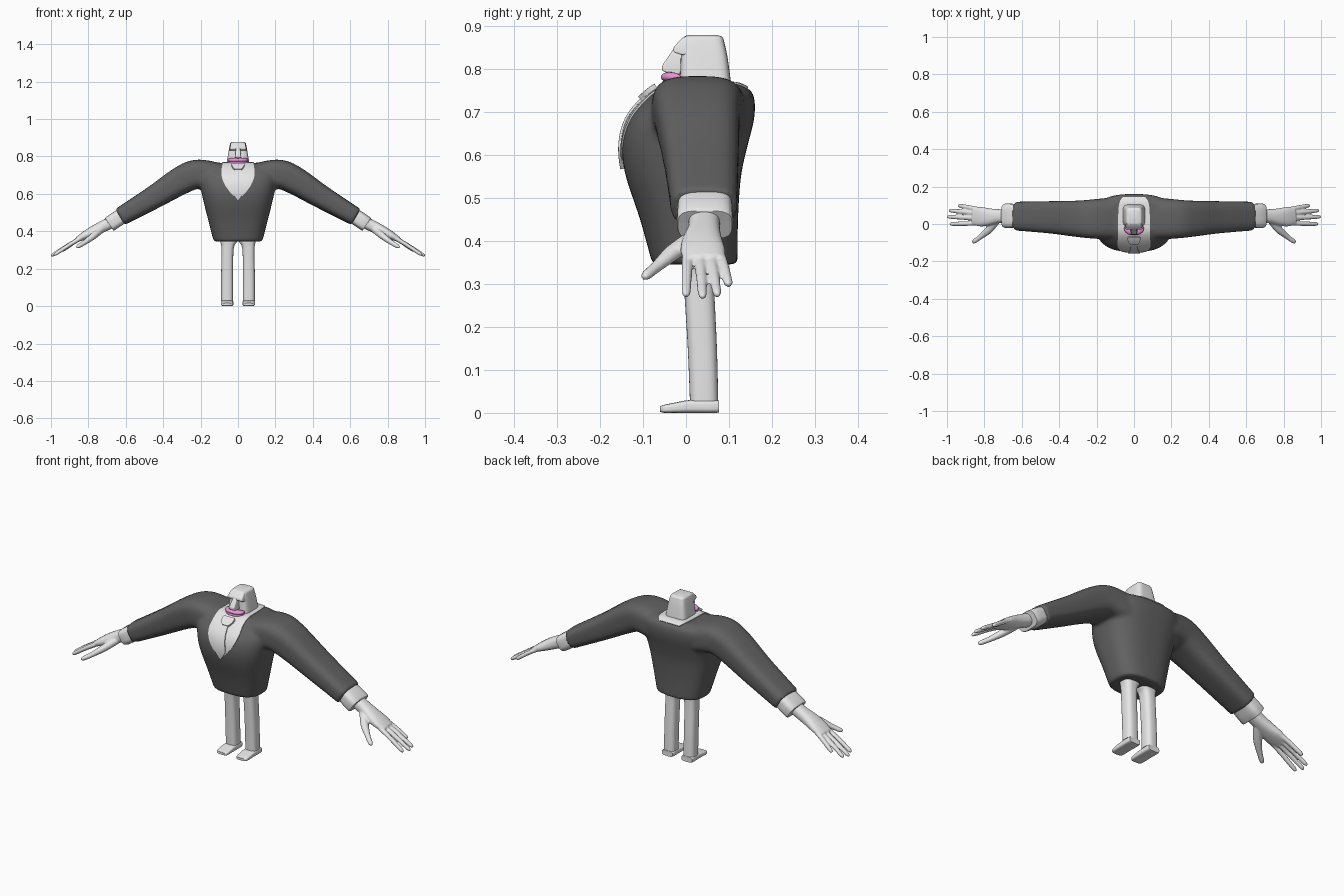
import bpy, bmesh, math
from mathutils import Vector
from mathutils.bvhtree import BVHTree

if "Cube" in bpy.data.objects:
    bpy.data.objects.remove(bpy.data.objects["Cube"])


def material(name, rgb):
    m = bpy.data.materials.new(name)
    m.diffuse_color = (*rgb, 1)
    m.use_nodes = True
    m.node_tree.nodes["Principled BSDF"].inputs["Base Color"].default_value = m.diffuse_color
    return m


DARK = material("dark grey cloth", (0.12, 0.12, 0.12))
LIGHT = material("light grey", (0.8, 0.8, 0.8))
PINK = material("pink lips", (0.8, 0.3, 0.65))


def smooth_rows(rows, steps):
    """Catmull-Rom interpolation of rows of numbers."""
    out = []
    for i in range(len(rows) - 1):
        a, b = rows[max(i - 1, 0)], rows[i]
        c, d = rows[i + 1], rows[min(i + 2, len(rows) - 1)]
        for s in range(steps):
            t = s / steps
            out.append([0.5 * (2 * q + (r - p) * t + (2 * p - 5 * q + 4 * r - w) * t * t
                               + (3 * q - p - 3 * r + w) * t ** 3)
                        for p, q, r, w in zip(a, b, c, d)])
    return out + [list(rows[-1])]


def tube(bm, rows, up, n=2.0, axis=None, steps=4, segs=32, side=1):
    """Loft superellipse sections; rows are (x, y, z, half width, half depth)."""
    rows = smooth_rows(rows, steps)
    pts = [Vector(r[:3]) for r in rows]
    rings = []
    for i, r in enumerate(rows):
        t = Vector(axis) if axis else pts[min(i + 1, len(pts) - 1)] - pts[max(i - 1, 0)]
        t.normalize()
        u = t.cross(Vector(up)).normalized()
        v = u.cross(t)
        ring = []
        for k in range(segs):
            a = 2 * math.pi * (k + 0.5) / segs
            c, s = math.cos(a), math.sin(a)
            p = (pts[i] + u * r[3] * math.copysign(abs(c) ** (2 / n), c)
                 + v * r[4] * math.copysign(abs(s) ** (2 / n), s))
            ring.append(bm.verts.new((p.x * side, p.y, p.z)))
        rings.append(ring)
    for a, b in zip(rings, rings[1:]):
        for k in range(segs):
            j = (k + 1) % segs
            bm.faces.new((a[k], a[j], b[j], b[k]))
    bm.faces.new(rings[0])
    bm.faces.new(rings[-1])


def finish(name, bm, mat, angle=40, mirror=False, voxel=0, relax=0):
    bmesh.ops.recalc_face_normals(bm, faces=bm.faces)
    me = bpy.data.meshes.new(name)
    bm.to_mesh(me)
    bm.free()
    me.materials.append(mat)
    me.shade_smooth()
    me.set_sharp_from_angle(angle=math.radians(angle))
    ob = bpy.data.objects.new(name, me)
    bpy.context.collection.objects.link(ob)
    if voxel:
        m = ob.modifiers.new("blend", 'REMESH')
        m.mode, m.voxel_size, m.use_smooth_shade = 'VOXEL', voxel, True
        m = ob.modifiers.new("relax", 'SMOOTH')
        m.factor, m.iterations = 0.5, relax
    if mirror:
        ob.modifiers.new("mirror", 'MIRROR')
    return ob


def levels(rows):
    """(z, half width, front y, back y) to tube rows."""
    return [(0, (f + b) / 2, z, w, (b - f) / 2) for z, w, f, b in rows]


Y, Z, TILT = (0, 1, 0), (0, 0, 1), (0.5, 0, 0.86)

# Jacket: torso and both sleeves blended into one skin
bm = bmesh.new()
tube(bm, levels([(0.345, .13, -.078, .12), (0.45, .157, -.107, .121), (0.55, .182, -.14, .128),
                 (0.62, .198, -.149, .143), (0.68, .21, -.135, .158), (0.725, .21, -.1, .16),
                 (0.75, .19, -.07, .15), (0.766, .15, -.04, .12)]), Y, 2.7, Z, 5, 48)
for s in (1, -1):
    tube(bm, [(0, .03, .69, .11, .072), (.1, .03, .69, .112, .076), (.215, .027, .705, .105, .078),
              (.3, .028, .674, .097, .075), (.45, .036, .582, .086, .062),
              (.63, .042, .477, .077, .049)], Z, 3.2, None, 6, 48, s)
jacket = finish("jacket", bm, DARK, voxel=0.009, relax=7)

# Shirt front, collar and tie are plates wrapped on the jacket
deps = bpy.context.evaluated_depsgraph_get()
skin = BVHTree.FromObject(jacket, deps)


def wrap(name, rows, lift, cols=16):
    """rows are (angle around the x axis from the back, half width)."""
    rows = smooth_rows(rows, 6)
    rows = [rows[0]] + rows + [rows[-1]]
    us = [-1] + [-1 + 2 * i / cols for i in range(cols + 1)] + [1]
    bm = bmesh.new()
    grid = []
    for i, (deg, w) in enumerate(rows):
        a = math.radians(deg)
        d = Vector((0, math.cos(a), math.sin(a)))
        line = []
        for j, u in enumerate(us):
            x = u * max(w, 0.002)
            hit, nor, _, _ = skin.ray_cast(Vector((x, .03, .66)) + d, -d)
            edge = i in (0, len(rows) - 1) or j in (0, len(us) - 1)
            line.append(bm.verts.new(hit + nor * (-0.004 if edge else lift)))
        grid.append(line)
    for a, b in zip(grid, grid[1:]):
        for k in range(len(us) - 1):
            bm.faces.new((a[k], a[k + 1], b[k + 1], b[k]))
    return finish(name, bm, LIGHT)


wrap("shirt", [(40, .06), (55, .08), (90, .085), (140, .086), (165, .088), (182, .073),
               (196, .042), (206, .004)], 0.004)
wrap("tie_blade", [(152, .014), (170, .02), (190, .031), (197, .029), (208, .004)], 0.009, 8)
wrap("tie_knot", [(136, .03), (140, .034), (147, .03), (154, .018)], 0.015, 8)

# Shirt cuffs
bm = bmesh.new()
tube(bm, [(.61, .044, .488, .06, .04), (.63, .044, .476, .063, .042), (.682, .044, .441, .065, .042),
          (.688, .044, .437, .06, .037)], Z, 3.5, steps=2)
finish("shirt_cuff", bm, LIGHT, mirror=True)

# Hands: wrist, palm, four fingers and thumb
bm = bmesh.new()
tube(bm, [(.66, .042, .457, .037, .032), (.72, .042, .427, .037, .031), (.775, .038, .40, .046, .028),
          (.82, .039, .377, .052, .022), (.862, .043, .355, .046, .013)], TILT, 2.4)
for y0, y1, x1, z1 in ((.004, 0, .985, .272), (.031, .039, .999, .268),
                       (.056, .073, .99, .272), (.078, .1, .94, .296)):
    x0, z0 = .83, .369
    fx = lambda k: x0 + (x1 - x0) * k
    fz = lambda k: z0 + (z1 - z0) * k
    fy = lambda k: y0 + (y1 - y0) * k
    tube(bm, [(fx(k), fy(k), fz(k) + h, r, r * .9) for k, h, r in
              ((0, 0, .013), (.4, .003, .0125), (.8, .001, .0115), (.95, 0, .0095), (1, 0, .004))],
         TILT, 2, segs=14)
tube(bm, [(.735, .02, .407, .022, .02), (.775, -.03, .373, .021, .018), (.82, -.068, .34, .014, .013),
          (.853, -.092, .32, .012, .011), (.864, -.099, .314, .005, .005)], TILT, 2, segs=16)
finish("hand", bm, LIGHT, mirror=True, voxel=0.0045, relax=3)

# Trouser legs with a small crotch bridge
bm = bmesh.new()
tube(bm, [(.058, .042, .028, .032, .033), (.058, .038, .15, .032, .034), (.057, .031, .28, .032, .035),
          (.054, .029, .325, .036, .036), (.05, .028, .345, .045, .037), (.048, .028, .38, .048, .037)],
     Y, 2.8, Z)
finish("trouser_leg", bm, LIGHT, mirror=True)

# Shoes, lofted from heel to toe
bm = bmesh.new()
tube(bm, [(.058, .077, .015, .027, .012), (.058, .07, .015, .033, .015), (.058, .01, .015, .033, .015),
          (.058, -.02, .0125, .033, .0125), (.058, -.05, .0095, .031, .0095),
          (.058, -.06, .009, .022, .0065)], Z, 4, Y, 3)
finish("shoe", bm, LIGHT, mirror=True)

# Head: tapering rounded block
bm = bmesh.new()
tube(bm, levels([(.74, .062, -.016, .107), (.78, .058, -.014, .103), (.83, .05, -.012, .096),
                 (.862, .044, -.01, .089), (.873, .04, -.006, .085), (.878, .03, .004, .074)]),
     Y, 5, Z, 4, 40)
finish("head", bm, LIGHT, 50)


def extruded(name, profile, bevel):
    """Closed side profile of (y, z, half width), spanning left to right."""
    bm = bmesh.new()
    ends = [[bm.verts.new((s * w, y, z)) for y, z, w in profile] for s in (-1, 1)]
    for e in ends:
        bm.faces.new(e)
    n = len(profile)
    for k in range(n):
        j = (k + 1) % n
        bm.faces.new((ends[0][k], ends[0][j], ends[1][j], ends[1][k]))
    bmesh.ops.bevel(bm, geom=bm.edges[:], offset=bevel, segments=3, affect='EDGES', profile=0.5,
                    clamp_overlap=True)
    finish(name, bm, LIGHT, 50)


# Brow ridge and nose
extruded("brow", [(.02, .876, .039), (-.006, .874, .038), (-.029, .85, .043), (-.029, .838, .045),
                  (-.01, .832, .046), (.02, .832, .046)], .004)
extruded("nose", [(.01, .862, .01), (-.026, .85, .011), (-.055, .808, .016), (-.056, .795, .017),
                  (-.034, .787, .019), (.01, .787, .018)], .004)

# Lips: two plump bars curving back at the mouth corners
bm = bmesh.new()
for z, y, w in ((.7805, -.041, .044), (.7665, -.038, .043)):
    tube(bm, [(w * k, y + .012 * k * k, z, r * 1.7, r) for k, r in
              ((-1.2, .002), (-1.13, .0075), (-.9, .0105), (-.45, .0115), (0, .010),
               (.45, .0115), (.9, .0105), (1.13, .0075), (1.2, .002))], Z, 2, (1, 0, 0), segs=20)
finish("lips", bm, PINK, 70)
